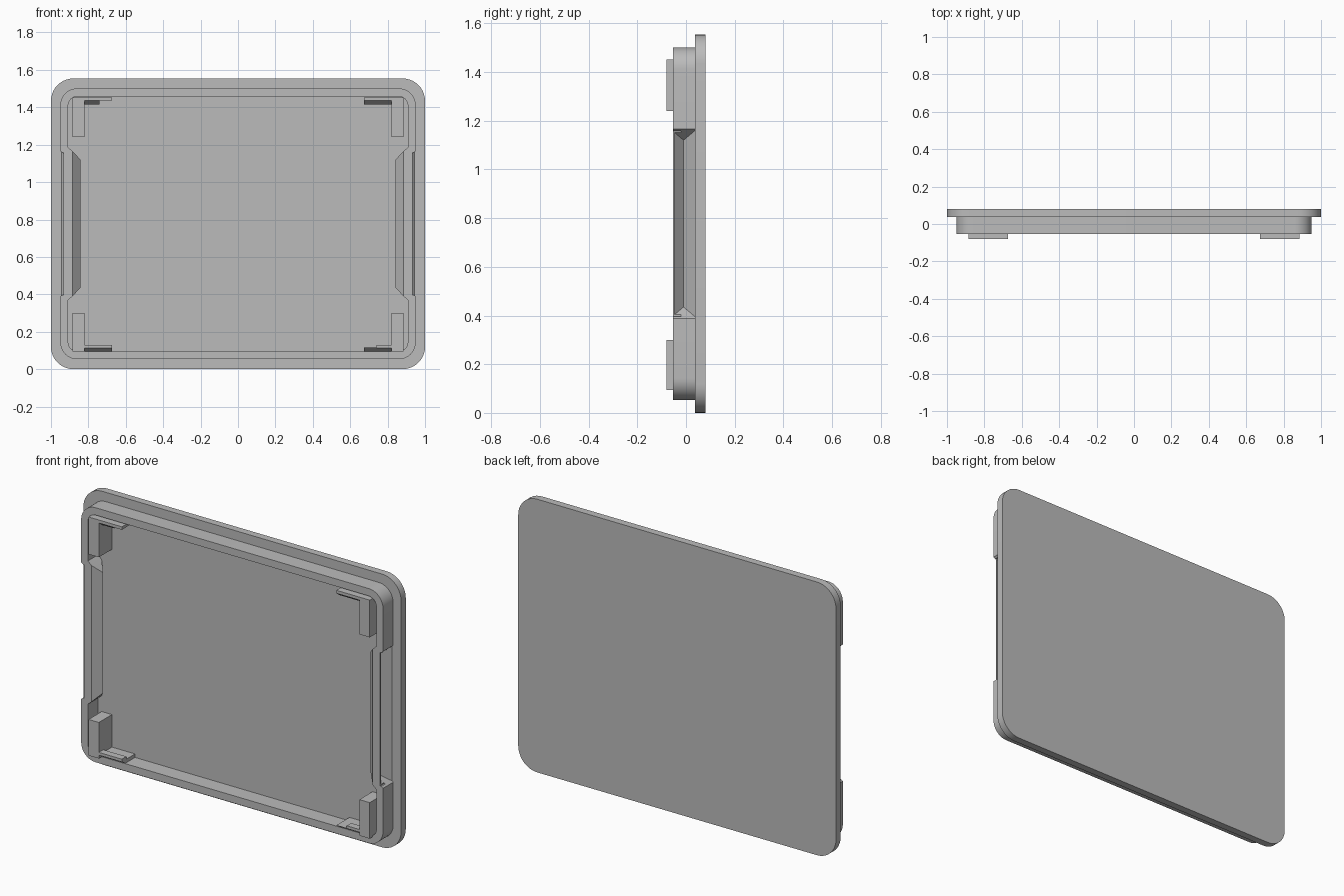
import bpy, bmesh, math

cube = bpy.data.objects.get("Cube")
if cube:
    bpy.data.objects.remove(cube, do_unlink=True)

grey = bpy.data.materials.new("plain grey")
grey.use_nodes = True
grey.diffuse_color = (0.5, 0.5, 0.5, 1)
grey.node_tree.nodes["Principled BSDF"].inputs["Base Color"].default_value = (0.5, 0.5, 0.5, 1)

MID = 0.777                       # height of the lid's centre
FRONT, FLOOR, BACK = -0.053, 0.038, 0.08


def finish(name, bm):
    bmesh.ops.recalc_face_normals(bm, faces=bm.faces)
    mesh = bpy.data.meshes.new(name)
    bm.to_mesh(mesh)
    bm.free()
    mesh.materials.append(grey)
    obj = bpy.data.objects.new(name, mesh)
    bpy.context.collection.objects.link(obj)
    return obj


def activate(obj):
    bpy.ops.object.select_all(action='DESELECT')
    obj.select_set(True)
    bpy.context.view_layer.objects.active = obj


def rounded(half_w, half_h, r, steps=10):
    """Rounded rectangle outline as (x, z) points."""
    pts = []
    for i, (sx, sz) in enumerate([(1, 1), (-1, 1), (-1, -1), (1, -1)]):
        for k in range(steps + 1):
            a = math.pi / 2 * (i + k / steps)
            pts.append((sx * (half_w - r) + r * math.cos(a),
                        MID + sz * (half_h - r) + r * math.sin(a)))
    return pts


def slab(name, outline, y0, y1):
    bm = bmesh.new()
    face = bm.faces.new([bm.verts.new((x, y0, z)) for x, z in outline])
    ext = bmesh.ops.extrude_face_region(bm, geom=[face])["geom"]
    bmesh.ops.translate(bm, vec=(0, y1 - y0, 0),
                        verts=[v for v in ext if isinstance(v, bmesh.types.BMVert)])
    return finish(name, bm)


def hull(name, pts):
    bm = bmesh.new()
    for p in pts:
        bm.verts.new(p)
    bmesh.ops.convex_hull(bm, input=bm.verts[:])
    bmesh.ops.dissolve_limit(bm, angle_limit=0.01, verts=bm.verts[:], edges=bm.edges[:])
    return finish(name, bm)


def box_points(x, y, z):
    return [(a, b, c) for a in x for b in y for c in z]


def combine(obj, other, operation):
    activate(obj)
    mod = obj.modifiers.new("combine", 'BOOLEAN')
    mod.operation, mod.object, mod.solver = operation, other, 'EXACT'
    bpy.ops.object.modifier_apply(modifier=mod.name)
    bpy.data.objects.remove(other, do_unlink=True)


# Back plate
plate = slab("back_plate", rounded(1, MID, 0.12), FLOOR, BACK)

# Raised rim: outer slab with the inside cut away
rim = slab("rim", rounded(0.95, 0.724, 0.09), FRONT, FLOOR + 0.004)
combine(rim, slab("rim_cutter", rounded(0.908, 0.682, 0.05), -0.2, 0.2), 'DIFFERENCE')

# Finger grips: inward ridge, grooved from outside
for s in (1, -1):
    ridge = hull("ridge",
                 box_points([s * 0.925], [FRONT, FLOOR], [0.355, 1.2])
                 + box_points([s * 0.885], [FRONT, FLOOR], [0.39, 1.165])
                 + box_points([s * 0.842], [-0.01], [0.435, 1.12]))
    combine(rim, ridge, 'UNION')
    groove = hull("groove",
                  box_points([s * 0.895], [-0.01], [0.435, 1.12])
                  + box_points([s * 0.96], [-0.075, 0.055], [0.38, 1.175]))
    combine(rim, groove, 'DIFFERENCE')
    lip = hull("lip", box_points([s * 0.932, s * 1.1], [-0.1, -0.02], [0.397, 1.158]))
    combine(rim, lip, 'DIFFERENCE')

for obj in (plate, rim):
    activate(obj)
    bpy.ops.object.shade_smooth_by_angle(angle=math.radians(25))

# Corner clips: an upright block and a thin hooked tab at each corner
TIP = -0.08
for s, side in ((1, "left"), (-1, "right")):
    for end, z0, z1 in (("upper", 1.24, 1.452), ("lower", 0.095, 0.3)):
        hull(f"{end}_{side}_clip_block",
             box_points([s * 0.82, s * 0.885], [TIP, FLOOR + 0.004], [z0, z1]))
        xs = [s * 0.675, s * 0.822]
        hook = [s * (0.675 if (s > 0) == (end == "upper") else 0.74), s * 0.822]
        if end == "upper":
            hull(f"{end}_{side}_clip_tab",
                 box_points(xs, [TIP, FLOOR + 0.004], [1.435, 1.452]))
            hull(f"{end}_{side}_clip_hook",
                 box_points(hook, [TIP, -0.03], [1.436]) + box_points(hook, [-0.055], [1.416]))
        else:
            hull(f"{end}_{side}_clip_tab",
                 box_points(xs, [TIP + 0.03, FLOOR + 0.004], [0.095])
                 + box_points(xs, [TIP, FLOOR + 0.004], [0.115]))
            hull(f"{end}_{side}_clip_hook",
                 box_points(hook, [TIP, -0.04], [0.114, 0.13]))
